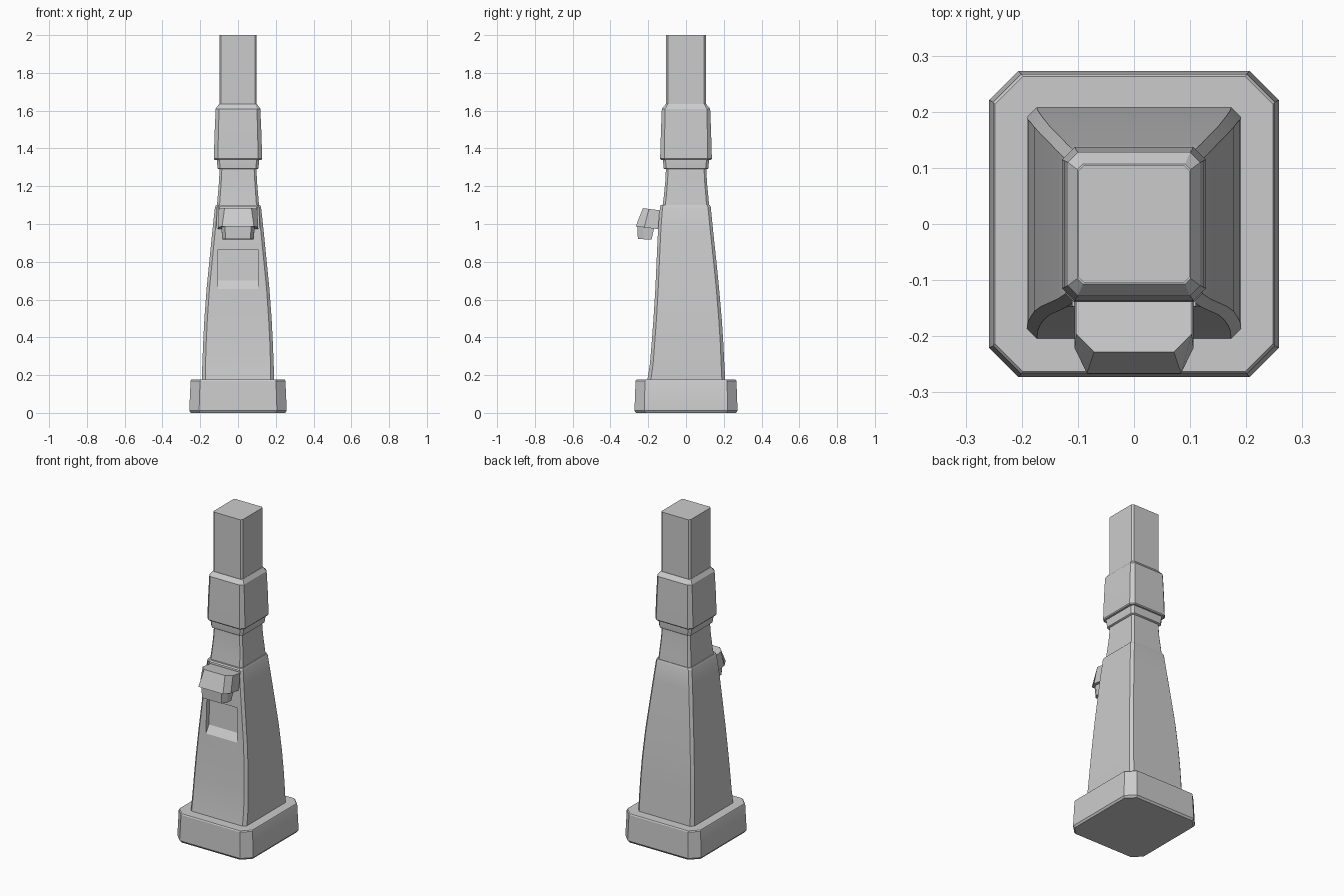
import bpy, bmesh

if "Cube" in bpy.data.objects:
    bpy.data.objects.remove(bpy.data.objects["Cube"])


def loft(name, rings, angle=30):
    """Skin equal-length point rings from bottom to top and cap both ends."""
    bm = bmesh.new()
    vs = [[bm.verts.new(p) for p in r] for r in rings]
    n = len(vs[0])
    for a, b in zip(vs, vs[1:]):
        for i in range(n):
            j = (i + 1) % n
            bm.faces.new((a[i], a[j], b[j], b[i]))
    bm.faces.new(vs[0][::-1])
    bm.faces.new(vs[-1])
    bmesh.ops.recalc_face_normals(bm, faces=bm.faces)
    me = bpy.data.meshes.new(name)
    bm.to_mesh(me)
    bm.free()
    ob = bpy.data.objects.new(name, me)
    bpy.context.collection.objects.link(ob)
    smooth(ob, angle)
    return ob


def smooth(ob, angle):
    bpy.ops.object.select_all(action='DESELECT')
    ob.select_set(True)
    bpy.context.view_layer.objects.active = ob
    bpy.ops.object.shade_smooth_by_angle(angle=angle * 3.14159 / 180)


def oct_ring(z, hx, front, back, c):
    """Rectangle with chamfered corners at height z."""
    return [(hx - c, front, z), (hx, front + c, z), (hx, back - c, z), (hx - c, back, z),
            (c - hx, back, z), (-hx, back - c, z), (-hx, front + c, z), (c - hx, front, z)]


def spout_ring(z, hx, front, back, cx, cy, slope=-0.13):
    """Outline with chamfered front corners, tilted down towards the back."""
    pts = [(hx - cx, front), (hx, front + cy), (hx, back),
           (-hx, back), (-hx, front + cy), (cx - hx, front)]
    return [(x, y, z + slope * (y - front)) for x, y in pts]


def prism(name, profile, hx):
    """Extrude a (y, z) profile across x."""
    return loft(name, [[(x, y, z) for y, z in profile] for x in (-hx, hx)])


# foot block
loft("base", [oct_ring(*a) for a in [
    (0.0, 0.250, -0.265, 0.265, 0.05), (0.012, 0.258, -0.273, 0.273, 0.052),
    (0.170, 0.251, -0.267, 0.267, 0.05), (0.176, 0.248, -0.263, 0.263, 0.05)]])

# tapering column with a hollowed front
body = loft("column", [oct_ring(*a) for a in [
    (0.17, 0.191, -0.205, 0.208, 0.018), (0.26, 0.189, -0.191, 0.203, 0.017),
    (0.38, 0.184, -0.181, 0.197, 0.016), (0.50, 0.178, -0.172, 0.189, 0.016),
    (0.66, 0.166, -0.162, 0.175, 0.015), (0.82, 0.150, -0.155, 0.159, 0.015),
    (0.97, 0.135, -0.148, 0.143, 0.015), (1.09, 0.122, -0.139, 0.131, 0.015),
    (1.10, 0.117, -0.134, 0.126, 0.015)]])

# front niches
niches = [
    prism("lower_niche_cutter", [(-0.3, 0.655), (-0.163, 0.655), (-0.132, 0.70),
                                 (-0.125, 0.865), (-0.3, 0.865)], 0.105),
    prism("upper_niche_cutter", [(-0.3, 0.98), (-0.125, 0.98), (-0.12, 1.09),
                                 (-0.3, 1.09)], 0.11)]
for cutter in niches:
    m = body.modifiers.new("niche", 'BOOLEAN')
    m.object, m.operation, m.solver = cutter, 'DIFFERENCE', 'EXACT'
    bpy.context.view_layer.objects.active = body
    bpy.ops.object.select_all(action='DESELECT')
    body.select_set(True)
    bpy.ops.object.modifier_apply(modifier=m.name)
    bpy.data.objects.remove(cutter)
smooth(body, 25)

# neck
loft("neck", [oct_ring(*a) for a in [
    (1.08, 0.113, -0.126, 0.124, 0.014), (1.15, 0.107, -0.117, 0.118, 0.013),
    (1.22, 0.101, -0.110, 0.111, 0.012), (1.30, 0.097, -0.106, 0.107, 0.012)]])

# collar ring
loft("collar", [oct_ring(z, h, -h - 0.01, h + 0.01, 0.014) for z, h in [
    (1.29, 0.103), (1.294, 0.108), (1.335, 0.112), (1.345, 0.112)]])

# upper sleeve
loft("sleeve", [oct_ring(z, h, -h - g, h + g, c) for z, h, g, c in [
    (1.34, 0.124, 0.009, 0.022), (1.346, 0.128, 0.009, 0.022),
    (1.48, 0.124, 0.009, 0.02), (1.61, 0.118, 0.01, 0.018), (1.635, 0.101, 0.006, 0.01)]])

# top shaft
loft("shaft", [oct_ring(z, 0.099, -0.105, 0.105, 0.01) for z in (1.62, 2.0)])

# projecting spout hood and the nozzle beneath it
loft("spout_hood", [spout_ring(0.988, 0.106, -0.266, -0.115, 0.022, 0.045),
                    spout_ring(1.084, 0.103, -0.228, -0.115, 0.032, 0.032)])
loft("spout_nozzle", [spout_ring(0.921, 0.083, -0.255, -0.182, 0.018, 0.03, -0.06),
                      spout_ring(1.0, 0.089, -0.258, -0.166, 0.018, 0.03, -0.06)])
